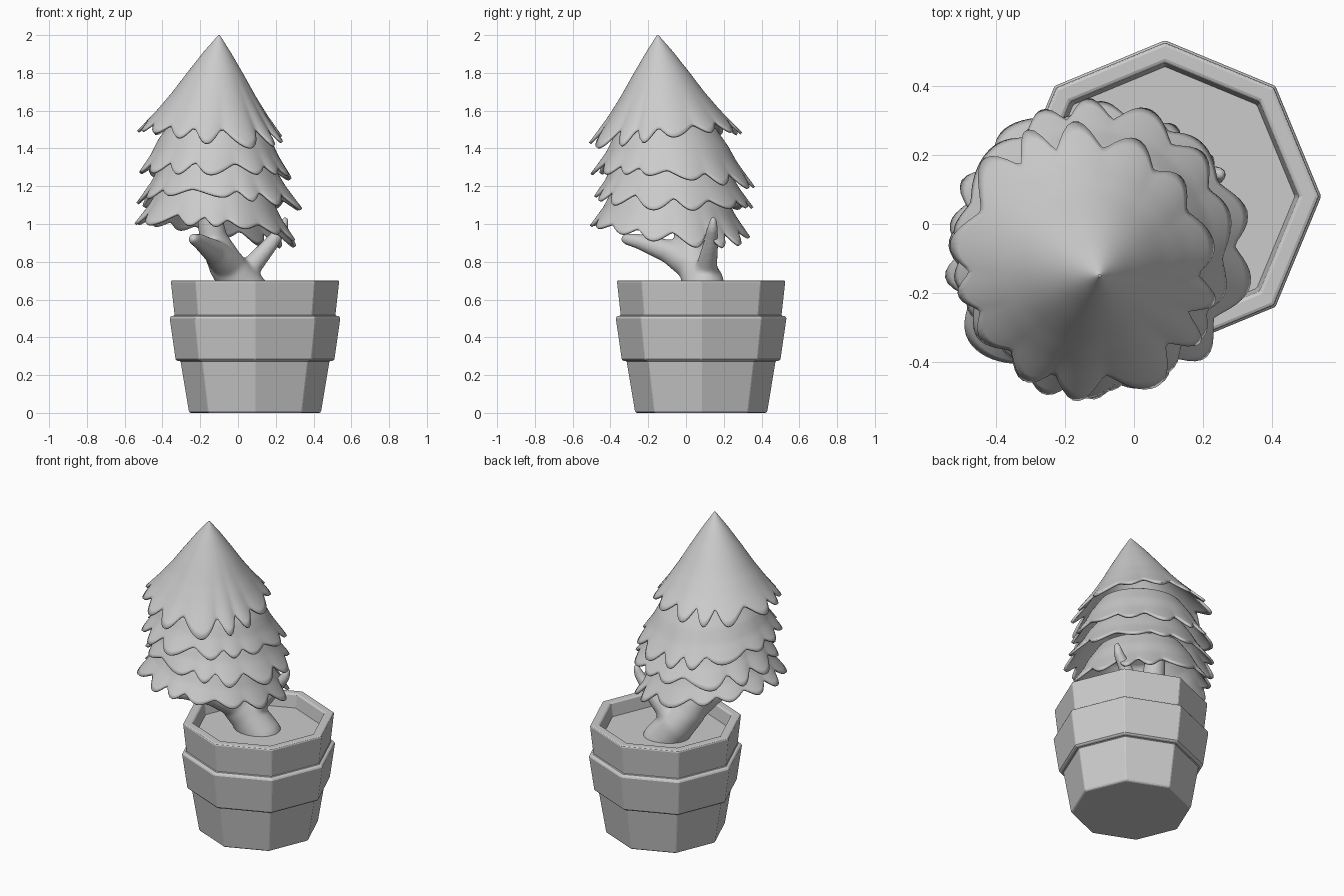
import bpy, bmesh
from math import sin, cos, pi, tau
from mathutils import Vector, Matrix

cube = bpy.data.objects.get("Cube")
if cube:
    bpy.data.objects.remove(cube, do_unlink=True)

grey = bpy.data.materials.new("plain grey")
grey.use_nodes = True
grey.diffuse_color = (0.6, 0.6, 0.6, 1)
grey.node_tree.nodes["Principled BSDF"].inputs["Base Color"].default_value = (0.6, 0.6, 0.6, 1)


def finish(name, bm, smooth):
    bmesh.ops.recalc_face_normals(bm, faces=bm.faces)
    mesh = bpy.data.meshes.new(name)
    bm.to_mesh(mesh)
    bm.free()
    mesh.materials.append(grey)
    for p in mesh.polygons:
        p.use_smooth = smooth
    obj = bpy.data.objects.new(name, mesh)
    bpy.context.scene.collection.objects.link(obj)
    return obj


def loft(bm, rings):
    """Bridge successive rings of points with quads and close the first."""
    rows = [[bm.verts.new(p) for p in ring] for ring in rings]
    n = len(rows[0])
    for a, b in zip(rows, rows[1:]):
        for i in range(n):
            j = (i + 1) % n
            bm.faces.new((a[i], a[j], b[j], b[i]))
    bm.faces.new(rows[0])


# Eight-sided pot with two stepped collars
POT_X, POT_Y = 0.09, 0.08


def octagon(r, z):
    return [(POT_X + r * cos(i * tau / 8), POT_Y + r * sin(i * tau / 8), z) for i in range(8)]


pot_profile = [(0.345, 0), (0.352, 0.01), (0.396, 0.275), (0.412, 0.275), (0.422, 0.285),
               (0.453, 0.5), (0.447, 0.512), (0.427, 0.515), (0.447, 0.695), (0.44, 0.702),
               (0.395, 0.702), (0.388, 0.695), (0.376, 0.615)]
bm = bmesh.new()
loft(bm, [octagon(r, z) for r, z in pot_profile])
pot = finish("pot", bm, False)
soft = pot.modifiers.new("soft_edges", "BEVEL")
soft.width = 0.004
soft.angle_limit = pi / 5

bm = bmesh.new()
bm.faces.new([bm.verts.new(p) for p in octagon(0.38, 0.618)])
finish("soil", bm, False)

# Leaning trunk with a main stem and two stubby branches, fused into one skin
limbs = [
    [((0.09, 0.11, 0.58), 0.12), ((0.01, 0.09, 0.69), 0.11), ((-0.06, 0.05, 0.78), 0.095),
     ((-0.13, 0.01, 0.92), 0.075), ((-0.17, -0.01, 1.15), 0.06)],
    [((0.01, 0.1, 0.69), 0.085), ((0.075, 0.11, 0.78), 0.055), ((0.165, 0.13, 0.885), 0.042),
     ((0.235, 0.14, 0.975), 0.03), ((0.25, 0.145, 1.02), 0.02)],
    [((-0.05, 0.04, 0.78), 0.09), ((-0.12, -0.08, 0.85), 0.065), ((-0.2, -0.24, 0.905), 0.042),
     ((-0.235, -0.315, 0.92), 0.03)],
]
bm = bmesh.new()
for limb in limbs:
    for (p, pr), (q, qr) in zip(limb, limb[1:]):
        for k in range(9):
            t = k / 8
            spot = Vector(p).lerp(Vector(q), t)
            bmesh.ops.create_icosphere(bm, subdivisions=3, radius=pr + (qr - pr) * t,
                                       matrix=Matrix.Translation(spot))
trunk = finish("trunk", bm, True)
fuse = trunk.modifiers.new("fuse", "REMESH")
fuse.mode = "VOXEL"
fuse.voxel_size = 0.011
fuse.use_smooth_shade = True
relax = trunk.modifiers.new("relax", "SMOOTH")
relax.factor = 0.5
relax.iterations = 8


# Foliage tiers: flared shells with a wavy, drooping hem
def tier(name, centre, tip, profile, lobes, seed, tilt):
    def sample(t):
        s = t * (len(profile) - 1)
        k = min(int(s), len(profile) - 2)
        (r0, z0), (r1, z1) = profile[k], profile[k + 1]
        return r0 + (r1 - r0) * (s - k), z0 + (z1 - z0) * (s - k)

    def ring(t, n=156):
        pts = []
        for i in range(n):
            a = i * tau / n
            phase = lobes / 2 * a + 0.5 * sin(3 * a + seed) + 0.35 * sin(5 * a + 2 * seed)
            lobe = abs(sin(phase)) ** 1.3 * (0.85 + 0.3 * sin(2 * a + 3 * seed))
            r, z = sample(t * (1 + (0.16 * lobe - 0.085) * t ** 3))
            r *= 1 + 0.03 * (lobe - 0.5) * t ** 4
            x, y = r * cos(a), r * sin(a)
            cx = tip[0] + (centre[0] - tip[0]) * t
            cy = tip[1] + (centre[1] - tip[1]) * t
            pts.append((cx + x, cy + y, z + tilt[0] * x + tilt[1] * y))
        return pts

    bm = bmesh.new()
    loft(bm, [ring(k / 20) for k in range(21)])
    shell = finish(name, bm, True)
    solid = shell.modifiers.new("thickness", "SOLIDIFY")
    solid.thickness = 0.014
    solid.offset = -1
    bpy.ops.object.select_all(action="DESELECT")
    shell.select_set(True)
    bpy.context.view_layer.objects.active = shell
    bpy.ops.object.shade_smooth_by_angle(angle=pi / 4)


tier("top_tier", (-0.145, -0.11), (-0.1, -0.15),
     [(0.004, 2.0), (0.075, 1.905), (0.15, 1.795), (0.222, 1.685), (0.295, 1.585), (0.373, 1.49)],
     14, 1.2, (-0.05, 0.07))

lower = [("upper_middle_tier", (-0.12, -0.07), 0.405, 1.265, 14, 1.7, (-0.03, -0.08)),
         ("lower_middle_tier", (-0.095, -0.065), 0.415, 1.125, 13, 2.9, (-0.04, -0.07)),
         ("bottom_tier", (-0.115, -0.085), 0.412, 0.975, 14, 4.3, (-0.12, -0.07))]
for name, centre, r, z, lobes, seed, tilt in lower:
    profile = [(0.15, z + 0.31), (r * 0.6, z + 0.26), (r * 0.75, z + 0.17), (r * 0.85, z + 0.09), (r, z)]
    tier(name, centre, (-0.12, -0.09), profile, lobes, seed, tilt)
